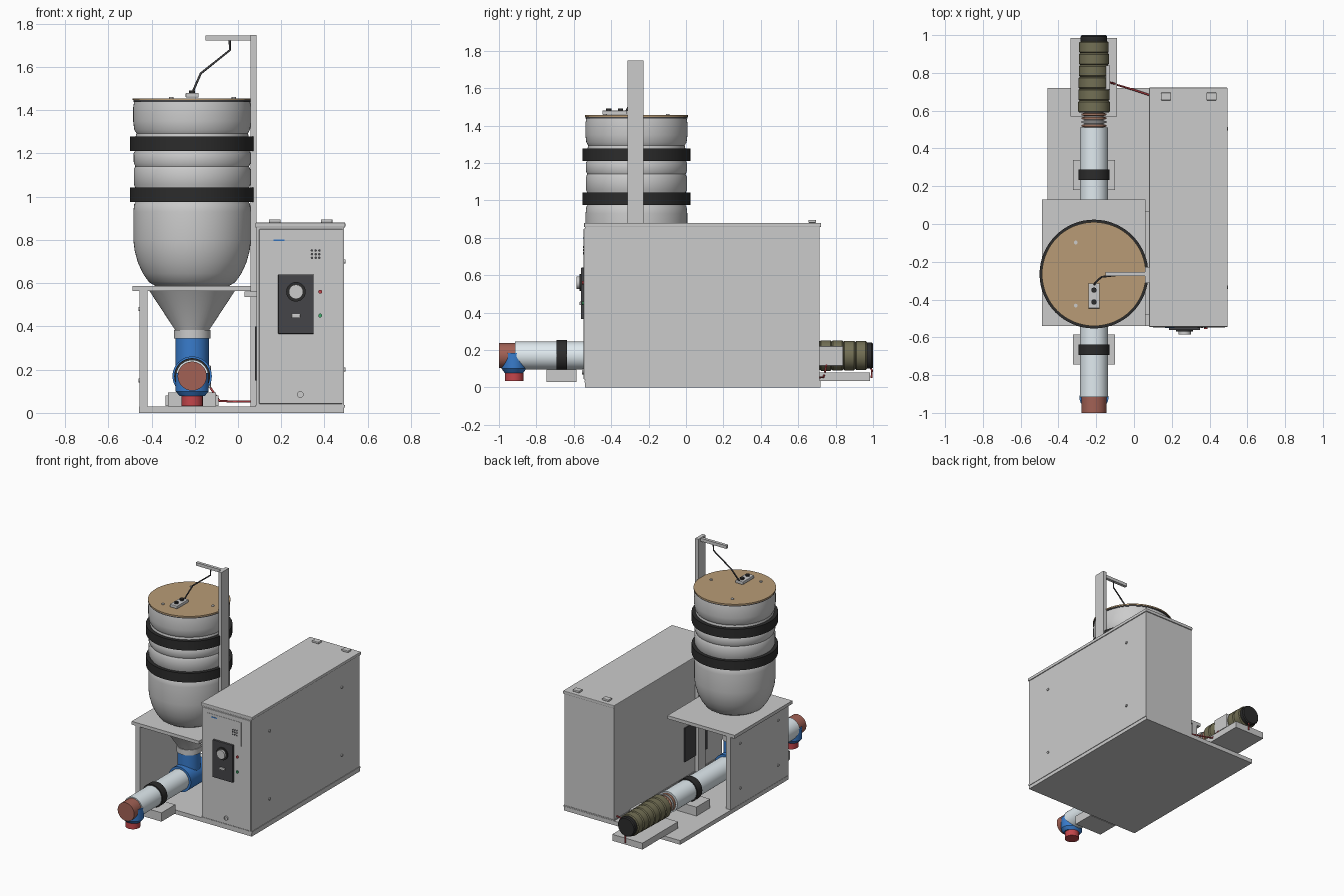
import bpy, math
from mathutils import Vector

if "Cube" in bpy.data.objects:
    bpy.data.objects.remove(bpy.data.objects["Cube"])

def mat(name, r, g, b):
    m = bpy.data.materials.new(name)
    m.diffuse_color = (r, g, b, 1)
    m.use_nodes = True
    m.node_tree.nodes["Principled BSDF"].inputs["Base Color"].default_value = m.diffuse_color
    return m

BLACK = mat("black", .025, .025, .025)
DARK = mat("dark", .06, .06, .065)
TAN = mat("tan", .48, .33, .18)
BLUE = mat("blue", .04, .2, .6)
RED = mat("red", .55, .06, .07)
BROWN = mat("brown_red", .36, .12, .09)
WHITE = mat("white", .75, .83, .87)
OLIVE = mat("olive", .17, .16, .09)
COPPER = mat("copper", .6, .3, .2)
GREEN = mat("green", .05, .4, .15)
ROT = {'z': (0, 0, 0), 'y': (-math.pi / 2, 0, 0), 'x': (0, math.pi / 2, 0)}

def finish(o, name, m):
    o.name = name
    if m:
        o.data.materials.append(m)
    return o

def box(name, x, y, z, m=None, bevel=0):
    bpy.ops.mesh.primitive_cube_add(size=1, location=((x[0]+x[1])/2, (y[0]+y[1])/2, (z[0]+z[1])/2))
    o = finish(bpy.context.object, name, m)
    o.scale = (x[1]-x[0], y[1]-y[0], z[1]-z[0])
    bpy.ops.object.transform_apply(location=False, rotation=False)
    if bevel:
        b = o.modifiers.new("bevel", 'BEVEL')
        b.width, b.segments = bevel, 2
    return o

def lathe(name, profile, loc, axis='z', m=None, n=64, closed=False):
    """Spin (radius, height) points about an axis through loc."""
    verts, faces, k = [], [], len(profile)
    for i in range(n):
        a = 2*math.pi*i/n
        verts += [(r*math.cos(a), r*math.sin(a), h) for r, h in profile]
    for i in range(n):
        j = (i+1) % n
        for p in range(k if closed else k-1):
            q = (p+1) % k
            faces.append((i*k+p, j*k+p, j*k+q, i*k+q))
    if not closed:
        faces.append([i*k for i in range(n)][::-1])
        faces.append([i*k+k-1 for i in range(n)])
    me = bpy.data.meshes.new(name)
    me.from_pydata(verts, [], faces)
    o = bpy.data.objects.new(name, me)
    bpy.context.collection.objects.link(o)
    o.location, o.rotation_euler = loc, ROT[axis]
    bpy.ops.object.select_all(action='DESELECT')
    o.select_set(True)
    bpy.context.view_layer.objects.active = o
    bpy.ops.object.shade_smooth_by_angle(angle=math.radians(35))
    return finish(o, name, m)

def cyl(name, loc, r, a, b, axis='z', m=None, n=48):
    return lathe(name, [(r, a), (r, b)], loc, axis, m, n)

def ring(name, loc, r0, r1, a, b, axis='z', m=None):
    return lathe(name, [(r0, a), (r1, a), (r1, b), (r0, b)], loc, axis, m, 64, True)

def cable(name, pts, r, m):
    cu = bpy.data.curves.new(name, 'CURVE')
    cu.dimensions, cu.bevel_depth, cu.bevel_resolution, cu.use_fill_caps = '3D', r, 2, True
    s = cu.splines.new('POLY')
    s.points.add(len(pts)-1)
    for p, c in zip(s.points, pts):
        p.co = (*c, 1)
    o = bpy.data.objects.new(name, cu)
    bpy.context.collection.objects.link(o)
    return finish(o, name, m)

CX, CY, PZ = -.212, -.265, .17   # drum axis, pipe height

# Base, table and stand
box("base_plate", (-.457, .49), (-.54, .72), (0, .03))
box("table_top", (-.487, .06), (-.54, .13), (.563, .587))
box("table_side_panel", (-.455, -.418), (-.54, .13), (.03, .563))
for z in (.15, .48):
    for y in (-.42, .02):
        cyl("panel_bolt", (-.455, y, z), .009, -.006, .004, 'x', n=16)
box("table_bracket", (.03, .085), (-.48, .07), (.535, .562))
box("post", (.058, .085), (-.312, -.227), (.03, 1.747))
box("post_arm", (-.15, .06), (-.276, -.254), (1.722, 1.745))

# Cabinet
box("cabinet_body", (.085, .49), (-.54, .715), (.03, .857))
box("cabinet_lid", (.08, .496), (-.545, .722), (.857, .88), bevel=.004)
box("cabinet_foot_flange", (.082, .494), (-.543, .718), (.025, .037))
box("cabinet_door", (.098, .484), (-.547, -.538), (.042, .85), bevel=.003)
box("side_grille", (.079, .087), (-.36, -.1), (.15, .4), DARK)
for x in (.17, .41):
    box("lid_catch", (x-.027, x+.027), (.655, .695), (.88, .895), bevel=.004)
for y in (-.335, .505):
    for z in (.2, .7):
        cyl("cabinet_bolt", (.49, y, z), .009, 0, .007, 'x', n=16)

# Control panel on the door
box("door_plate", (.13, .41), (-.549, -.545), (.645, .82))
box("plate_stripe", (.165, .215), (-.551, -.548), (.795, .802), BLUE)
for i in range(3):
    for j in range(3):
        cyl("speaker_hole", (.342+.017*i, -.551, .717+.017*j), .006, 0, .004, 'y', DARK, 12)
box("controller", (.185, .35), (-.562, -.54), (.365, .64), DARK, .004)
cyl("dial_base", (.268, -.57, .56), .045, 0, .012, 'y', BLACK)
cyl("dial", (.268, -.585, .56), .033, 0, .02, 'y')
box("controller_switch", (.248, .288), (-.57, -.56), (.44, .458), bevel=.003)
cyl("red_lamp", (.38, -.556, .56), .009, 0, .012, 'y', RED, 20)
cyl("green_lamp", (.38, -.556, .45), .009, 0, .012, 'y', GREEN, 20)
ring("door_lock", (.288, -.556, .085), .008, .015, 0, .012, 'y')
cyl("lock_core", (.288, -.552, .085), .009, 0, .01, 'y')

# Drum with straps and wooden lid
lathe("drum", [(.17, .587), (.2, .605), (.228, .645), (.251, .695), (.266, .75), (.272, .8),
               (.272, .93), (.268, .965), (.262, .975), (.262, 1.04), (.27, 1.055), (.27, 1.125),
               (.263, 1.14), (.27, 1.155), (.271, 1.2), (.262, 1.215), (.262, 1.275), (.258, 1.293),
               (.268, 1.31), (.273, 1.35), (.273, 1.41), (.268, 1.44)], (CX, CY, 0))
for z in (.975, 1.21):
    ring("drum_strap", (CX, CY, z), .255, .288, 0, .067, 'z', BLACK)
cyl("drum_rim", (CX, CY, 0), .272, 1.438, 1.446, 'z', DARK, 64)
cyl("drum_lid", (CX, CY, 0), .275, 1.446, 1.455, 'z', TAN, 64)
for i in range(3):
    a = 2*math.pi*i/3
    cyl("lid_bolt", (CX+.193*math.cos(a), CY+.193*math.sin(a), 1.455), .01, 0, .006, n=16)

# Level sensor on the lid and its cable
box("sensor_box", (-.242, -.182), (-.447, -.315), (1.458, 1.48), None, .004)
for y in (-.413, -.35):
    cyl("sensor_knob", (CX, y, 1.48), .014, 0, .012, 'z', BLACK, 24)
cable("sensor_cable", [(-.038, -.265, 1.725), (-.038, -.265, 1.677), (-.172, -.28, 1.57),
                       (-.205, -.31, 1.495), (-.212, -.325, 1.47)], .005, DARK)

# Funnel and feed tee
lathe("funnel", [(.075, .37), (.08, .385), (.197, .563)], (CX, CY, 0))
cyl("funnel_collar", (CX, CY, 0), .085, .343, .383)
cyl("tee_neck", (CX, CY, 0), .077, PZ, .345, 'z', BLUE)
cyl("tee_body", (CX, CY, PZ), .091, -.11, .11, 'y', BLUE)

# Screw conveyor pipe with clamps
cyl("conveyor_pipe", (CX, 0, PZ), .075, -.915, .51, 'y', WHITE, 64)
for name, y, w in (("front", -.665, (-.745, -.585)), ("back", .26, (.18, .34))):
    ring(name+"_pipe_clamp", (CX, y, PZ), .072, .083, -.028, .028, 'y', BLACK)
    box(name+"_pipe_support", (-.323, -.101), w, (.03, .095))

# Outlet end
cyl("end_cap", (CX, 0, PZ), .067, -1, -.9, 'y', BROWN)
saddle = lathe("outlet_saddle", [(.05, .078), (.066, .1), (.066, .185)], (CX, -.92, 0), 'z', BLUE)
saddle.scale.x = 1.16
cyl("outlet", (CX, -.918, 0), .049, .033, .09, 'z', RED)

# Coupling
cyl("coupling_core", (CX, 0, PZ), .05, .5, .6, 'y')
for i in range(4):
    y = .513+.02*i
    lathe("coupling_disc", [(.055, 0), (.066, .003), (.066, .011), (.055, .014)],
          (CX, y, PZ), 'y', COPPER if i % 2 == 0 or i == 3 else None)

# Motor made of ribbed segments
prof = []
for i in range(6):
    a, r = .59+.063*i, .084-.0012*i
    prof += [(r-.006, a), (r, a+.006), (r, a+.056), (r-.006, a+.062)]
lathe("motor", prof, (CX, 0, PZ), 'y', OLIVE)
lathe("motor_fan_cover", [(.068, .965), (.07, .97), (.07, .993), (.064, 1)], (CX, 0, PZ), 'y', BLACK)
box("motor_base", (-.335, -.09), (.57, .985), (.033, .08))
box("motor_plate", (-.15, -.126), (.71, .84), (.115, .22), bevel=.003)
cable("motor_cable", [(-.13, .75, .12), (-.11, .745, .09), (-.085, .735, .055), (0, .71, .052),
                      (.09, .68, .052)], .005, RED)
cable("motor_rear_cable", [(-.2, .985, .11), (-.2, .994, .09), (-.2, .992, .05)], .005, RED)
